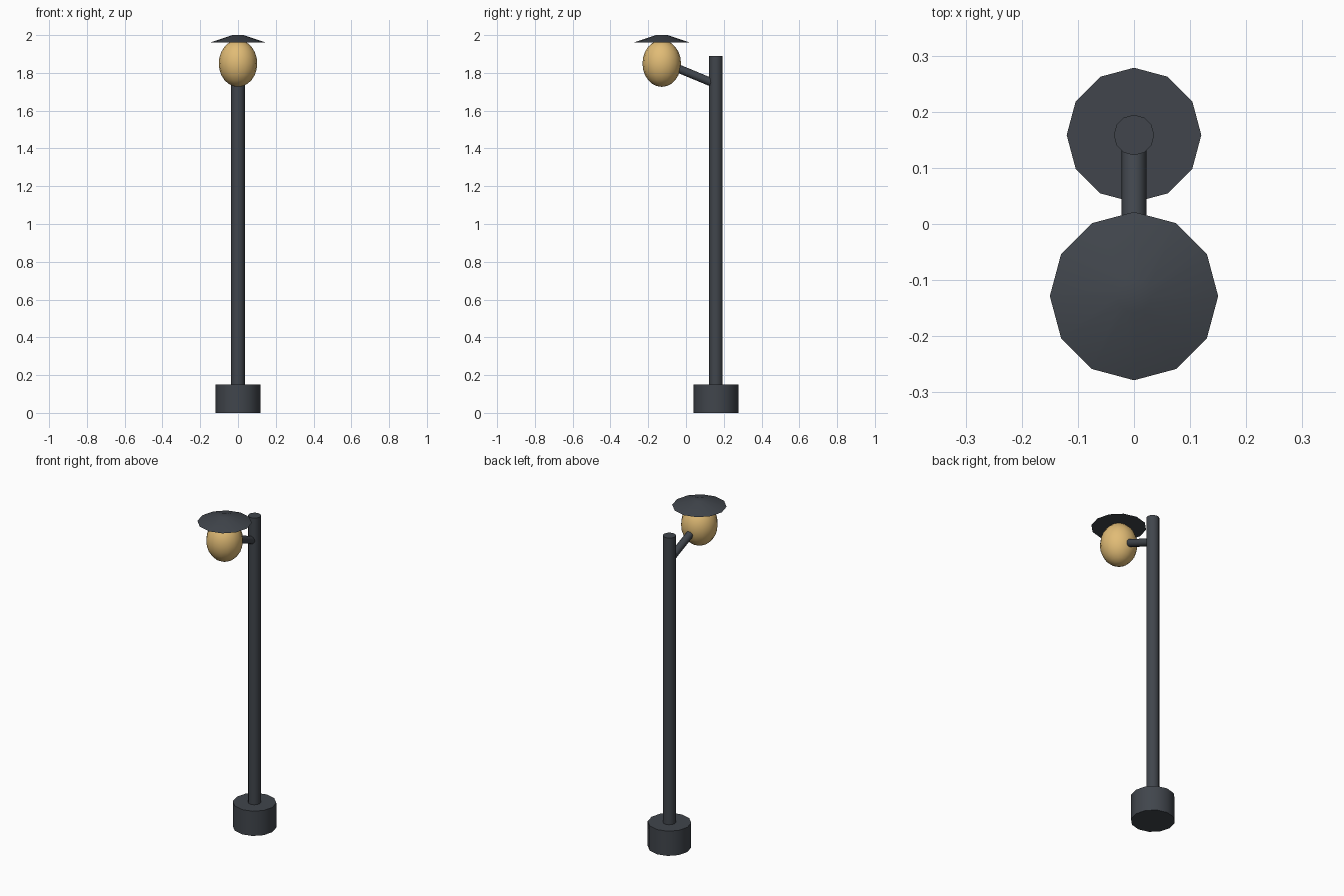
import bpy
import math
from mathutils import Vector

if "Cube" in bpy.data.objects:
    bpy.data.objects.remove(bpy.data.objects["Cube"])


def material(name, rgb):
    m = bpy.data.materials.new(name)
    m.diffuse_color = (*rgb, 1)
    m.use_nodes = True
    m.node_tree.nodes["Principled BSDF"].inputs["Base Color"].default_value = m.diffuse_color
    return m


iron = material("dark iron", (0.052, 0.060, 0.072))
glow = material("warm glass", (0.75, 0.50, 0.18))

POST_Y, LAMP_Y = 0.1585, -0.1285


def finish(name, mat):
    ob = bpy.context.object
    ob.name = name
    ob.data.materials.append(mat)
    bpy.ops.object.shade_smooth_by_angle(angle=math.radians(40))
    return ob


def tapered(name, start, end, r1, r2, mat, sides=12):
    """Round bar or cone running from start to end."""
    a, b = Vector(start), Vector(end)
    d = b - a
    bpy.ops.mesh.primitive_cone_add(
        vertices=sides, radius1=r1, radius2=r2, depth=d.length,
        location=(a + b) / 2, rotation=d.to_track_quat('Z', 'Y').to_euler())
    return finish(name, mat)


# Foot and post
tapered("base", (0, POST_Y, 0), (0, POST_Y, 0.15), 0.12, 0.12, iron)
tapered("post", (0, POST_Y, 0.13), (0, POST_Y, 1.89), 0.036, 0.036, iron)

# Sloping arm from the post into the lamp
tapered("arm", (0, POST_Y, 1.74), (0, -0.07, 1.835), 0.022, 0.022, iron)

# Egg-shaped lamp
bpy.ops.mesh.primitive_uv_sphere_add(segments=16, ring_count=12, radius=1,
                                     location=(0, LAMP_Y, 1.85))
bpy.context.object.scale = (0.102, 0.102, 0.124)
bpy.ops.object.transform_apply(location=False, rotation=False, scale=True)
finish("lamp_globe", glow)

# Shallow conical cap over the lamp
tapered("lamp_shade", (0, LAMP_Y, 1.96), (0, LAMP_Y, 2.0), 0.15, 0.03, iron)
